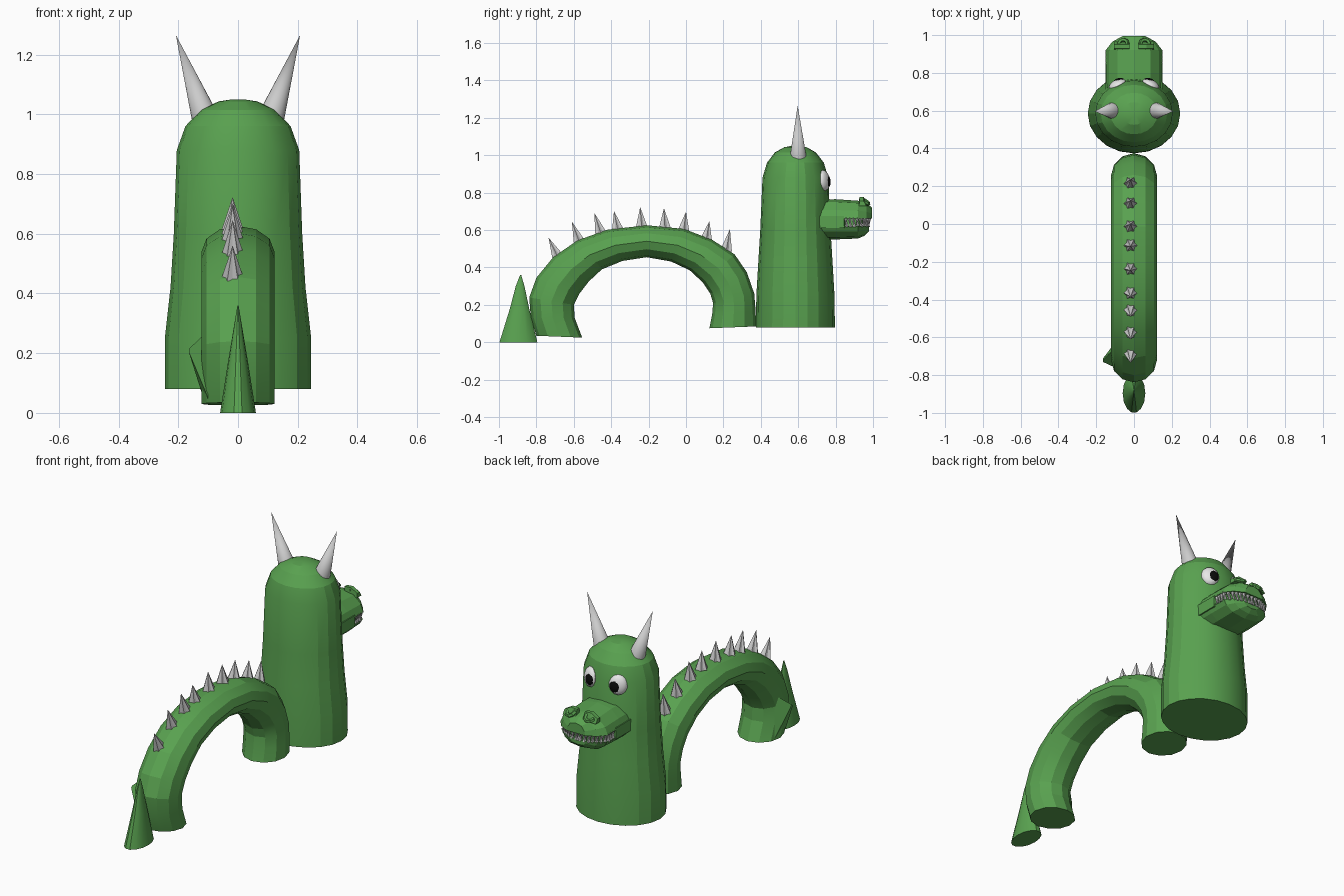
import bpy, bmesh, math
from mathutils import Vector

if "Cube" in bpy.data.objects:
    bpy.data.objects.remove(bpy.data.objects["Cube"])


def material(name, rgb):
    m = bpy.data.materials.new(name)
    m.diffuse_color = (*rgb, 1)
    m.use_nodes = True
    m.node_tree.nodes["Principled BSDF"].inputs["Base Color"].default_value = m.diffuse_color
    return m


GREEN = material("scale green", (0.10, 0.36, 0.08))
GREY = material("horn grey", (0.60, 0.60, 0.60))
WHITE = material("eye white", (0.85, 0.85, 0.85))
BLACK = material("pupil black", (0.003, 0.003, 0.003))


def finish(name, bm, mat, angle=None):
    bmesh.ops.recalc_face_normals(bm, faces=bm.faces)
    me = bpy.data.meshes.new(name)
    bm.to_mesh(me)
    bm.free()
    me.materials.append(mat)
    ob = bpy.data.objects.new(name, me)
    bpy.context.collection.objects.link(ob)
    if angle:
        bpy.ops.object.select_all(action='DESELECT')
        ob.select_set(True)
        bpy.context.view_layer.objects.active = ob
        bpy.ops.object.shade_smooth_by_angle(angle=math.radians(angle))
    return ob


def loft(name, rings, mat, angle=None):
    """Skin a list of closed rings and cap both ends."""
    bm = bmesh.new()
    vr = [[bm.verts.new(p) for p in r] for r in rings]
    n = len(vr[0])
    for a, b in zip(vr, vr[1:]):
        for i in range(n):
            j = (i + 1) % n
            bm.faces.new((a[i], a[j], b[j], b[i]))
    bm.faces.new(vr[0])
    bm.faces.new(vr[-1])
    return finish(name, bm, mat, angle)


def add_cone(bm, base, tip, r, n, star=1.0):
    """Cone between two points; star < 1 pulls every other corner inward."""
    base, tip = Vector(base), Vector(tip)
    q = (tip - base).to_track_quat('Z', 'Y')
    ring = []
    for i in range(n):
        a = 2 * math.pi * i / n
        k = r * (star if i % 2 else 1)
        ring.append(bm.verts.new(base + q @ Vector((k * math.cos(a), k * math.sin(a), 0))))
    t = bm.verts.new(tip)
    for i in range(n):
        bm.faces.new((ring[i], ring[(i + 1) % n], t))
    bm.faces.new(ring)


def ellipse(cx, cy, z, rx, ry, n):
    return [(cx + rx * math.cos(2 * math.pi * i / n),
             cy + ry * math.sin(2 * math.pi * i / n), z) for i in range(n)]


# Neck and domed head: (z, x radius, y radius)
neck = [(0.08, .245, .211), (0.25, .245, .209), (0.42, .226, .199), (0.60, .215, .188),
        (0.88, .205, .176), (0.96, .176, .152), (1.015, .125, .11), (1.043, .065, .06),
        (1.05, .02, .02)]
loft("neck_and_head", [ellipse(0, .585, z, rx, ry, 20) for z, rx, ry in neck], GREEN, 18)

# Arched body: matching outer and inner outline points in the y-z plane
outer = [(-.80, .035), (-.83, .13), (-.838, .24), (-.80, .345), (-.71, .455), (-.58, .545),
         (-.42, .602), (-.21, .626), (-.01, .606), (.14, .548), (.26, .47), (.325, .375),
         (.365, .26), (.372, .17), (.375, .085)]
inner = [(-.555, .025), (-.595, .13), (-.60, .2), (-.57, .26), (-.52, .325), (-.45, .39),
         (-.34, .435), (-.21, .455), (-.08, .432), (.02, .385), (.09, .32), (.13, .26),
         (.145, .21), (.14, .15), (.125, .075)]
rings = []
for o, i in zip(outer, inner):
    c = Vector((0, (o[0] + i[0]) / 2, (o[1] + i[1]) / 2))
    h = Vector((0, (o[0] - i[0]) / 2, (o[1] - i[1]) / 2))
    rings.append([c + h * math.cos(a) + Vector((.122 * math.sin(a), 0, 0))
                  for a in (2 * math.pi * k / 12 for k in range(12))])
loft("arched_body", rings, GREEN, 15)

# Back spikes: base y, base z, tip y, tip z
spikes = [(-.685, .455, -.735, .56), (-.57, .535, -.61, .645), (-.455, .58, -.49, .692),
          (-.365, .6, -.385, .702), (-.237, .615, -.245, .723), (-.113, .612, -.118, .717),
          (-.013, .595, 0, .698), (.108, .55, .125, .648), (.215, .49, .235, .605)]
bm = bmesh.new()
for y, z, ty, tz in spikes:
    add_cone(bm, (-.018, y, z), (-.018, ty, tz), .036, 12, .72)
finish("back_spikes", bm, GREY)

# Horns
for side, label in ((-1, "left"), (1, "right")):
    bm = bmesh.new()
    add_cone(bm, (side * .106, .6, .975), (side * .208, .597, 1.265), .047, 20)
    finish(label + "_horn", bm, GREY, 30)

# Tail cone and the small side fin
tail = [(0, .06, .104, -.896), (.18, .032, .053, -.89), (.30, .012, .024, -.887),
        (.36, .002, .003, -.884)]
loft("tail_tip", [ellipse(0, cy, z, rx, ry, 14) for z, rx, ry, cy in tail], GREEN, 30)
loft("side_fin", [[(-.165, -.73, .205), (-.163, -.71, .2), (-.164, -.72, .215)],
                  [(-.10, -.76, .05), (-.11, -.64, .03), (-.10, -.66, .275)]], GREEN)


# Snout: upper and lower jaws lofted along y, with a recessed mouth between
def jaw(name, sections, lip, shoulder):
    rs = []
    for y, w, z in sections:
        mid = lip + (z - lip) * shoulder
        rs.append([(-w, y, lip), (-.88 * w, y, lip + (mid - lip) * .5), (-.58 * w, y, mid),
                   (0, y, z), (.58 * w, y, mid), (.88 * w, y, lip + (mid - lip) * .5),
                   (w, y, lip)])
    loft(name, rs, GREEN)


jaw("upper_jaw", [(.66, .148, .762), (.80, .15, .765), (.92, .15, .757),
                  (.965, .115, .745), (.995, .06, .72)], .663, .86)
jaw("lower_jaw", [(.66, .148, .552), (.80, .15, .55), (.92, .145, .555),
                  (.955, .11, .57), (.978, .055, .592)], .622, .85)
plan = [(.15, .66), (.15, .845), (.125, .85), (.125, .91), (.095, .94), (.045, .965)]
plan = plan + [(-x, y) for x, y in reversed(plan)]
loft("mouth_interior", [[(x, y, z) for x, y in plan] for z in (.61, .675)], GREEN)

# Teeth spaced evenly along the lip on both jaws
lip = [Vector(p) for p in ((.138, .855), (.138, .915), (.108, .95), (.052, .977), (0, .98))]
spots = []
for a, b in zip(lip, lip[1:]):
    n = max(1, round((b - a).length / .021))
    spots += [a.lerp(b, k / n) for k in range(n)]
spots.append(lip[-1])
bm = bmesh.new()
for k, p in enumerate(spots):
    for s in ((1, -1) if p.x > .001 else (1,)):
        add_cone(bm, (s * p.x, p.y, .668), (s * p.x, p.y, .626), .0125, 6)
        q = p.lerp(spots[min(k + 1, len(spots) - 1)], .5)
        add_cone(bm, (s * q.x, q.y - .006, .617), (s * q.x, q.y - .006, .655), .0115, 6)
finish("teeth", bm, GREY)

# Nostrils: raised rims with a brow ridge behind each
for side, label in ((-1, "left"), (1, "right")):
    bpy.ops.mesh.primitive_torus_add(major_segments=8, minor_segments=5, major_radius=.024,
                                     minor_radius=.011, location=(side * .058, .955, .752),
                                     rotation=(-.5, side * .25, 0))
    ob = bpy.context.object
    ob.name = label + "_nostril"
    ob.data.materials.append(GREEN)
    loft(label + "_nostril_ridge",
         [[(side * x, .925, .73), (side * x, .965, .73), (side * x, .95, z), (side * x, .928, z)]
          for x, z in ((.025, .775), (.065, .778), (.105, .755))], GREEN)


# Eyes: flattened balls facing outward, with black caps selected by depth
for side, label in ((-1, "left"), (1, "right")):
    d = Vector((side * .42, .88, .12)).normalized()
    q = d.to_track_quat('Z', 'Y')
    c = Vector((side * .088, .738, .865))
    for part, mat, off, r, depth in (("eye", WHITE, Vector((0, 0, 0)), .056, .026),
                                     ("pupil", BLACK, Vector((-side * .008, .008, -.004)),
                                      .041, .026)):
        bm = bmesh.new()
        bmesh.ops.create_uvsphere(bm, u_segments=14, v_segments=8, radius=1)
        for v in bm.verts:
            v.co = c + off + q @ Vector((v.co.x * r * .88, v.co.y * r, v.co.z * depth))
        finish(label + "_" + part, bm, mat, 40)
